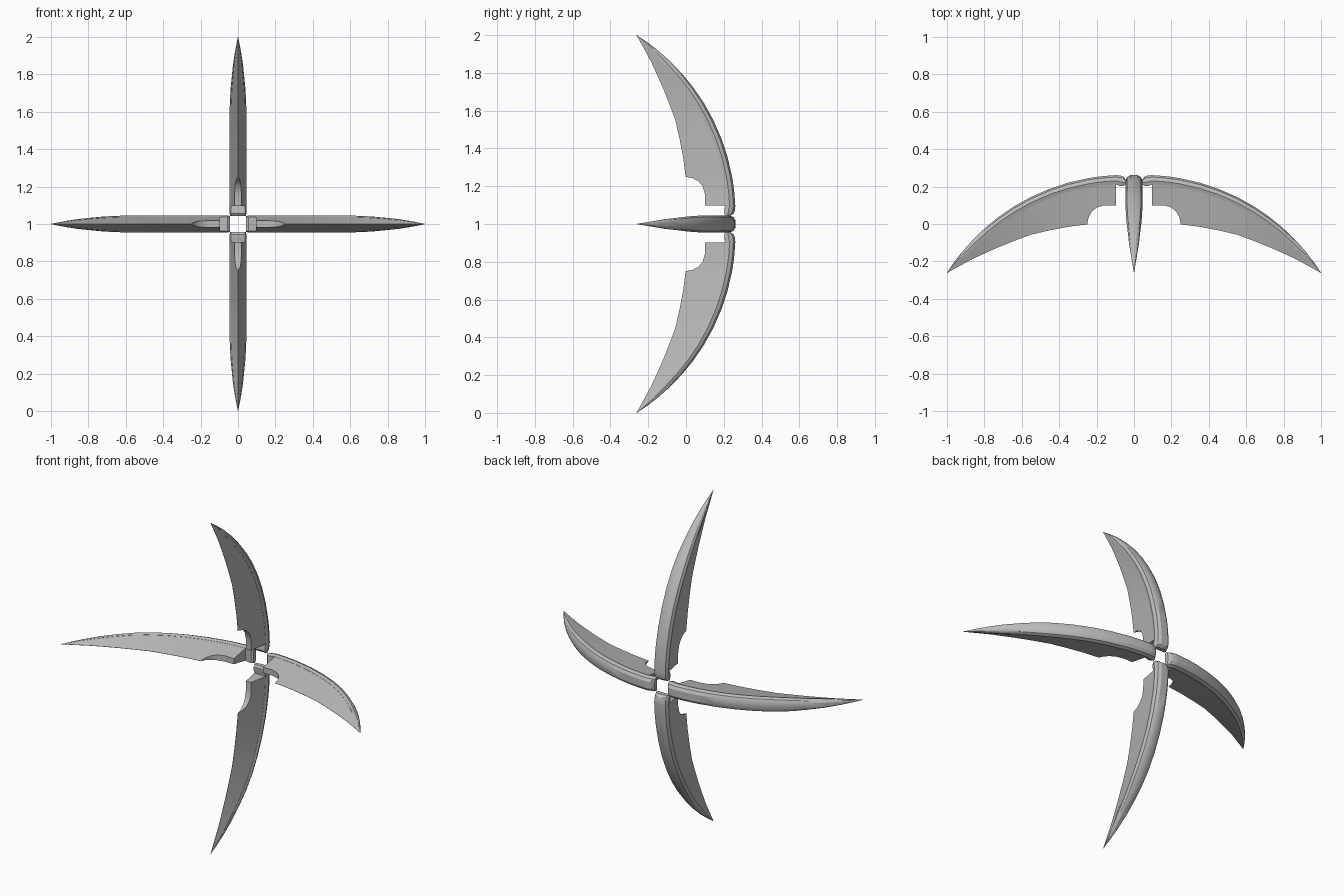
import bpy, bmesh, math

if "Cube" in bpy.data.objects:
    bpy.data.objects.remove(bpy.data.objects["Cube"])

grey = bpy.data.materials.new("plain grey")
grey.diffuse_color = (0.5, 0.5, 0.5, 1)
grey.use_nodes = True
grey.node_tree.nodes["Principled BSDF"].inputs["Base Color"].default_value = grey.diffuse_color


def interp(points, r):
    """Piecewise linear lookup of (r, value) pairs."""
    if r <= points[0][0]:
        return points[0][1]
    for (a, va), (b, vb) in zip(points, points[1:]):
        if r <= b:
            return va + (vb - va) * (r - a) / (b - a)
    return points[-1][1]


HALF_WIDTH = [(0.04, 0.043), (0.06, 0.045), (0.62, 0.045), (0.72, 0.040),
              (0.86, 0.026), (0.94, 0.013), (1.0, 0.0008)]
CUTTING_EDGE = [(0.09, 0.004), (0.25, -0.002), (0.39, -0.02), (0.565, -0.06),
                (0.74, -0.13), (0.87, -0.19), (1.0, -0.262)]
NOTCH = [(0.097, 0.1), (0.16, 0.1), (0.2, 0.088), (0.226, 0.066),
         (0.243, 0.035), (0.25, 0.0)]
STATIONS = [0.16, 0.2, 0.226, 0.243, 0.25, 0.35, 0.45, 0.55, 0.64, 0.72,
            0.79, 0.86, 0.92, 0.965, 1.0]


def back_curve(r):
    return -0.863 + math.sqrt(1.125 ** 2 - (r - 0.05) ** 2)


def rim_depth(r):
    return min(0.05, 0.45 * (back_curve(r) - interp(CUTTING_EDGE, r)))


def loft(name, sections):
    """Skin closed rings of (x, y, z) points and cap both ends."""
    bm = bmesh.new()
    rings = [[bm.verts.new(p) for p in s] for s in sections]
    n = len(rings[0])
    for a, b in zip(rings, rings[1:]):
        for i in range(n):
            j = (i + 1) % n
            bm.faces.new((a[i], a[j], b[j], b[i]))
    bm.faces.new(rings[0])
    bm.faces.new(rings[-1][::-1])
    bmesh.ops.recalc_face_normals(bm, faces=bm.faces)
    mesh = bpy.data.meshes.new(name)
    bm.to_mesh(mesh)
    bm.free()
    mesh.materials.append(grey)
    return mesh


def spine_ring(r, top, bottom):
    w, d = interp(HALF_WIDTH, r), top - bottom
    half = [(0.45 * w, top), (0.82 * w, top - 0.2 * d),
            (w, top - 0.6 * d), (0.85 * w, bottom)]
    ring = half + [(-z, y) for z, y in reversed(half)]
    return [(r, y, z) for z, y in ring]


def blade_ring(r):
    w = 0.84 * interp(HALF_WIDTH, r)
    top = back_curve(r) - rim_depth(r) + 0.003
    edge = interp(CUTTING_EDGE, r)
    low = max(edge, interp(NOTCH, r)) if r < 0.25 else edge
    lw = max(0.0006, w * (low - edge) / (top - edge))
    return [(r, top, w), (r, low, lw), (r, low, -lw), (r, top, -w)]


# Rounded spine with a curled root
spine = [spine_ring(0.044, 0.236, 0.212), spine_ring(0.056, 0.253, 0.203),
         spine_ring(0.075, 0.260, 0.203), spine_ring(0.097, 0.261, 0.211)]
spine += [spine_ring(r, back_curve(r), back_curve(r) - rim_depth(r))
          for r in STATIONS]
spine_mesh = loft("spine", spine)

# Wedge blade with a notch near the root
blade_mesh = loft("blade", [blade_ring(r) for r in [0.097] + STATIONS])

# Four arms around the hub axis
for k, side in enumerate(("right", "lower", "left", "upper")):
    for part, mesh in (("spine", spine_mesh), ("blade", blade_mesh)):
        ob = bpy.data.objects.new(f"{side}_{part}", mesh.copy())
        bpy.context.collection.objects.link(ob)
        ob.location.z = 1
        ob.rotation_euler.y = k * math.pi / 2
        bpy.ops.object.select_all(action='DESELECT')
        ob.select_set(True)
        bpy.context.view_layer.objects.active = ob
        bpy.ops.object.shade_smooth_by_angle(angle=math.radians(30))
